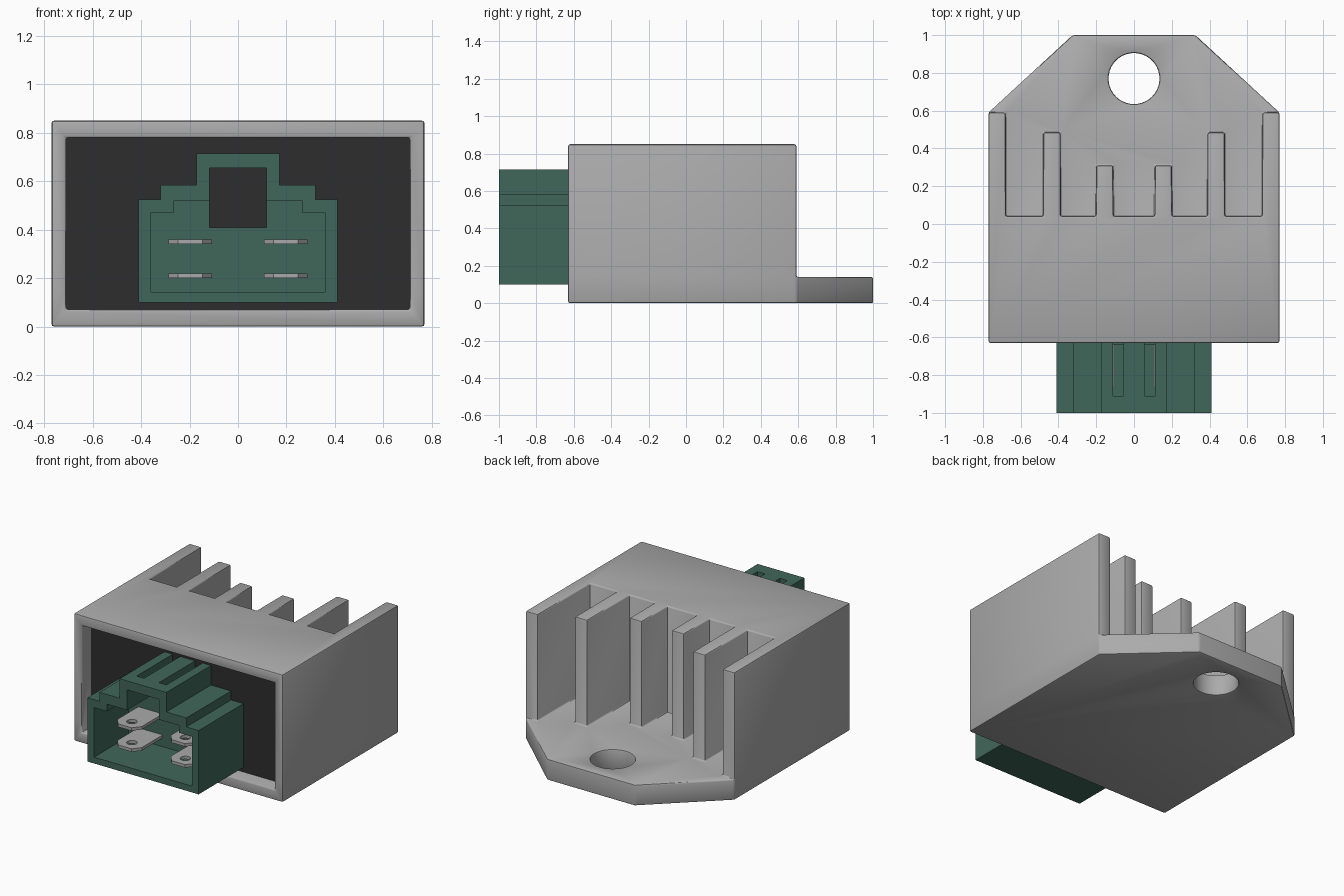
import bpy, bmesh, math

if "Cube" in bpy.data.objects:
    bpy.data.objects.remove(bpy.data.objects["Cube"])


def material(name, rgb):
    m = bpy.data.materials.new(name)
    m.diffuse_color = (*rgb, 1)
    m.use_nodes = True
    m.node_tree.nodes["Principled BSDF"].inputs["Base Color"].default_value = m.diffuse_color
    return m


GREY = material("cast_grey", (0.41, 0.41, 0.41))
GREEN = material("connector_green", (0.053, 0.135, 0.102))
DARK = material("potting_black", (0.026, 0.026, 0.026))
METAL = material("terminal_grey", (0.41, 0.40, 0.40))


def prism(name, pts, a, b, axis='Z', mat=None):
    """Extrude a 2D outline from a to b along Z (x,y outline) or Y (x,z outline)."""
    put = (lambda u, v, w: (u, v, w)) if axis == 'Z' else (lambda u, v, w: (u, w, v))
    bm = bmesh.new()
    lo = [bm.verts.new(put(u, v, a)) for u, v in pts]
    hi = [bm.verts.new(put(u, v, b)) for u, v in pts]
    bm.faces.new(lo)
    bm.faces.new(hi)
    n = len(pts)
    for i in range(n):
        j = (i + 1) % n
        bm.faces.new((lo[i], lo[j], hi[j], hi[i]))
    bmesh.ops.recalc_face_normals(bm, faces=bm.faces)
    me = bpy.data.meshes.new(name)
    bm.to_mesh(me)
    bm.free()
    ob = bpy.data.objects.new(name, me)
    bpy.context.collection.objects.link(ob)
    if mat:
        me.materials.append(mat)
    return ob


def rect(x0, x1, v0, v1):
    return [(x0, v0), (x1, v0), (x1, v1), (x0, v1)]


def circle(cx, cy, r, n):
    return [(cx + r * math.cos(2 * math.pi * i / n), cy + r * math.sin(2 * math.pi * i / n))
            for i in range(n)]


def mirrored(half):
    """Complete a right-hand outline with its mirror image."""
    return half + [(-x, v) for x, v in reversed(half)]


def apply(ob, mod):
    bpy.ops.object.select_all(action='DESELECT')
    bpy.context.view_layer.objects.active = ob
    ob.select_set(True)
    bpy.ops.object.modifier_apply(modifier=mod.name)


def boolean(ob, other, op='DIFFERENCE'):
    mod = ob.modifiers.new("bool", 'BOOLEAN')
    mod.operation = op
    mod.solver = 'EXACT'
    mod.object = other
    apply(ob, mod)
    bpy.data.objects.remove(other, do_unlink=True)


# Finned housing: comb-shaped outline, fins get shorter toward the middle
comb = [(0.77, -0.63)]
for inner, outer, end in [(0.68, 0.77, 0.59), (0.39, 0.48, 0.485), (0.11, 0.20, 0.31)]:
    if outer < 0.77:
        comb.append((outer, 0.04))
    comb += [(outer, end), (inner, end), (inner, 0.04)]
housing = prism("finned_housing", mirrored(comb), 0, 0.85, 'Z', GREY)

# Mounting flange with chamfered corners and a bolt hole
flange = prism("flange", mirrored([(0.77, -0.63), (0.77, 0.59), (0.325, 1.0)]), 0, 0.14, 'Z', GREY)
boolean(housing, flange, 'UNION')
boolean(housing, prism("hole", circle(0, 0.77, 0.135, 40), -0.1, 0.3))
boolean(housing, prism("cavity", rect(-0.71, 0.71, 0.07, 0.78), -0.8, -0.50, 'Y'))

# Clean coplanar seams, then soften the edges
bm = bmesh.new()
bm.from_mesh(housing.data)
bmesh.ops.remove_doubles(bm, verts=bm.verts, dist=1e-4)
bmesh.ops.dissolve_limit(bm, angle_limit=0.01, verts=bm.verts, edges=bm.edges)
bm.to_mesh(housing.data)
bm.free()
bev = housing.modifiers.new("bevel", 'BEVEL')
bev.width = 0.01
bev.segments = 2
bev.limit_method = 'ANGLE'
bev.angle_limit = math.radians(30)
bev.use_clamp_overlap = False
apply(housing, bev)
bpy.ops.object.shade_smooth_by_angle(angle=math.radians(35))

# Potting compound filling the housing
prism("potting_fill", rect(-0.715, 0.715, 0.065, 0.785), -0.53, -0.495, 'Y', DARK)

# Connector shell: stepped outline, stepped socket, latch window and slots
shell = mirrored([(0.41, 0.10), (0.41, 0.525), (0.32, 0.525), (0.32, 0.585),
                  (0.172, 0.585), (0.172, 0.715)])
connector = prism("connector_shell", shell, -1.0, -0.52, 'Y', GREEN)
socket = mirrored([(0.36, 0.142), (0.36, 0.472), (0.265, 0.472), (0.265, 0.52),
                   (0.117, 0.52), (0.117, 0.655)])
boolean(connector, prism("socket", socket, -1.1, -0.64, 'Y'))
boolean(connector, prism("window", rect(-0.117, 0.117, 0.41, 0.655), -0.8, -0.4, 'Y'))
for s in (-1, 1):
    x0, x1 = sorted((s * 0.055, s * 0.11))
    boolean(connector, prism("slot", rect(x0, x1, 0.6, 0.8), -0.91, -0.4, 'Y'))

# Four spade terminals with chamfered tips and a hole
for s in (-1, 1):
    for z in (0.21, 0.35):
        cx = s * 0.197
        blade = [(cx - 0.09, -0.6), (cx + 0.09, -0.6), (cx + 0.09, -0.86),
                 (cx + 0.05, -0.91), (cx - 0.05, -0.91), (cx - 0.09, -0.86)]
        side = "left" if s < 0 else "right"
        level = "lower" if z < 0.3 else "upper"
        ob = prism(f"terminal_{side}_{level}", blade, z - 0.01, z + 0.01, 'Z', METAL)
        boolean(ob, prism("pin_hole", circle(cx, -0.835, 0.032, 16), z - 0.1, z + 0.1))
